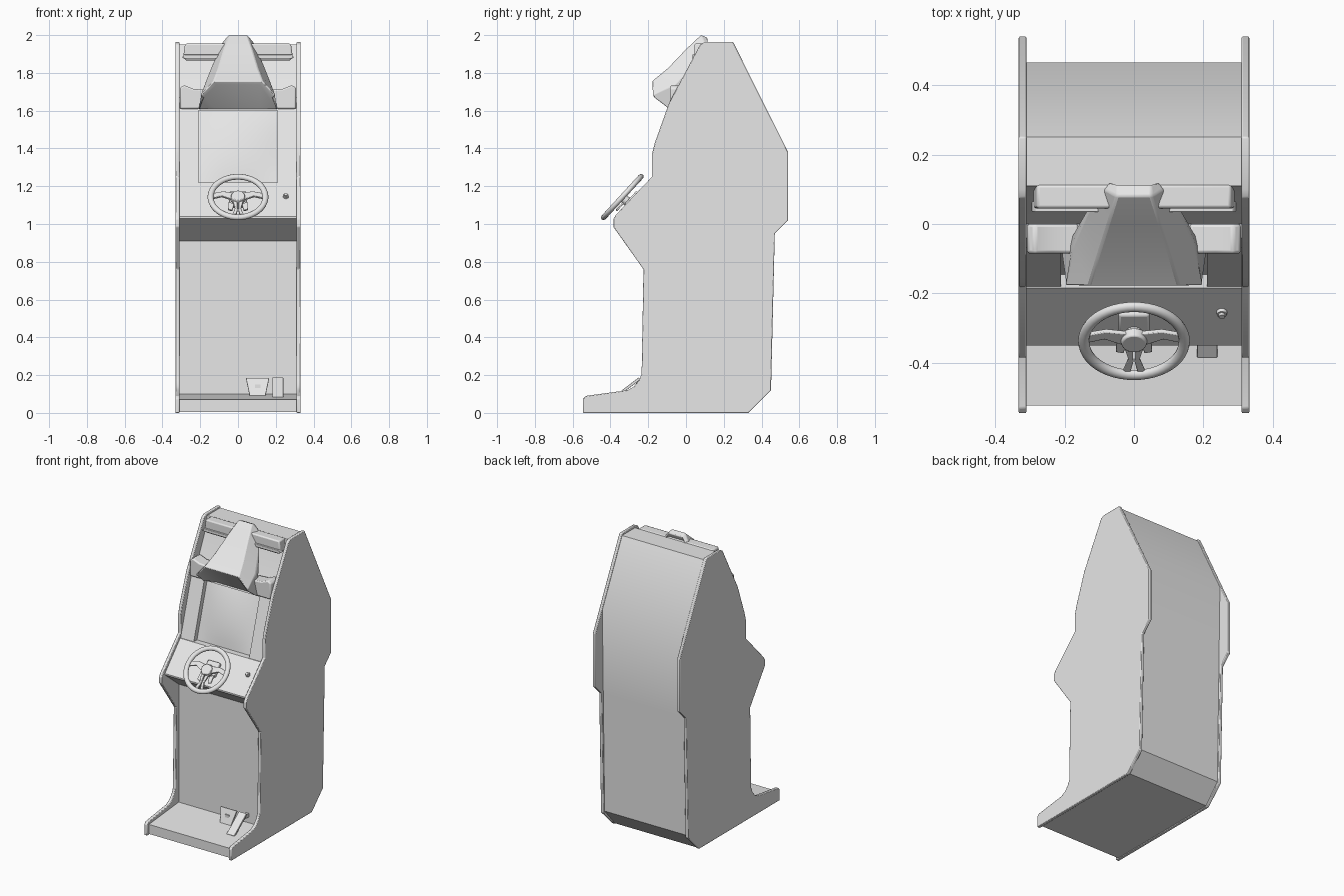
import bpy, bmesh, math
from mathutils import Matrix, Vector

if "Cube" in bpy.data.objects:
    bpy.data.objects.remove(bpy.data.objects["Cube"])

grey = bpy.data.materials.new("plain grey")
grey.diffuse_color = (0.8, 0.8, 0.8, 1)
grey.use_nodes = True
grey.node_tree.nodes["Principled BSDF"].inputs["Base Color"].default_value = grey.diffuse_color


def finish(name, bm, bevel=0.0, matrix=None, smooth=30):
    if matrix:
        bmesh.ops.transform(bm, matrix=matrix, verts=bm.verts)
    bmesh.ops.recalc_face_normals(bm, faces=bm.faces)
    me = bpy.data.meshes.new(name)
    bm.to_mesh(me)
    bm.free()
    ob = bpy.data.objects.new(name, me)
    bpy.context.collection.objects.link(ob)
    me.materials.append(grey)
    if bevel:
        mod = ob.modifiers.new("bevel", 'BEVEL')
        mod.width, mod.segments, mod.limit_method = bevel, 2, 'ANGLE'
    bpy.ops.object.select_all(action='DESELECT')
    ob.select_set(True)
    bpy.context.view_layer.objects.active = ob
    bpy.ops.object.shade_smooth_by_angle(angle=math.radians(smooth))
    return ob


def prism(name, pts, offset, bevel=0.0, matrix=None):
    """Closed polygon of 3D points, extruded by an offset."""
    bm = bmesh.new()
    f = bm.faces.new([bm.verts.new(p) for p in pts])
    r = bmesh.ops.extrude_face_region(bm, geom=[f], use_keep_orig=True)
    bmesh.ops.translate(bm, vec=offset, verts=[v for v in r["geom"] if isinstance(v, bmesh.types.BMVert)])
    return finish(name, bm, bevel, matrix)


def side_prism(name, yz, x0, x1, bevel=0.0):
    return prism(name, [(x0, y, z) for y, z in yz], (x1 - x0, 0, 0), bevel)


def loft(name, rows, closed=True, bevel=0.0):
    """Skin between rows of points; a closed loft gets its two sides capped."""
    bm = bmesh.new()
    vs = [[bm.verts.new(p) for p in r] for r in rows]
    n = len(vs)
    for i in range(n if closed else n - 1):
        a, b = vs[i], vs[(i + 1) % n]
        for j in range(len(a) - 1):
            bm.faces.new((a[j], a[j + 1], b[j + 1], b[j]))
    if closed:
        bm.faces.new([r[0] for r in vs])
        bm.faces.new([r[-1] for r in vs])
    return finish(name, bm, bevel)


def cylinder(name, r1, r2, depth, matrix, bevel=0.0):
    bm = bmesh.new()
    bmesh.ops.create_cone(bm, cap_ends=True, segments=24, radius1=r1, radius2=r2, depth=depth)
    return finish(name, bm, bevel, matrix)


# side panels
panel = [(-.545, 0), (.33, 0), (.45, .12), (.47, .95), (.54, 1.02), (.54, 1.38), (.25, 1.963), (.10, 1.963),
         (.075, 1.95), (-.09, 1.64), (-.165, 1.43), (-.18, 1.37), (-.18, 1.25), (-.37, 1.05), (-.385, 1.025),
         (-.385, .985), (-.225, .76), (-.235, .205), (-.25, .17), (-.275, .14), (-.31, .12), (-.53, .09), (-.545, .075)]
for s, n in ((1, "right"), (-1, "left")):
    side_prism(n + "_side_panel", panel, s * .31, s * .332, .004)

# cabinet body between the panels
side_prism("cabinet_body", [(-.523, .005), (.33, .005), (.44, .13), (.455, .95), (.465, 1.52), (.25, 1.95), (.11, 1.95),
                            (.08, 1.84), (0, 1.67), (-.02, 1.62), (-.14, 1.22), (-.185, 1.22), (-.35, 1.04),
                            (-.35, 1.03), (-.20, .91), (-.20, .10), (-.523, .07)], -.31, .31)

# screen surround and curved screen
for s, n in ((1, "right"), (-1, "left")):
    side_prism(n + "_screen_bezel", [(-.18, 1.22), (-.06, 1.62), (0, 1.62), (-.13, 1.22)], s * .21, s * .31)
side_prism("screen_header", [(-.068, 1.6), (-.04, 1.67), (.01, 1.67), (-.02, 1.6)], -.31, .31)
screen = []
for i in range(9):
    v = i / 8
    screen.append([(.21 * u / 6, -.145 + .12 * v - .022 * (1 - (u / 6) ** 2) * (1 - (2 * v - 1) ** 2),
                    1.22 + .4 * v) for u in range(-6, 7)])
loft("screen", screen, closed=False)

# moulded car nose on the header: half rows are (base, shoulder), mirrored in x
half = [((.07, .12, 1.95), (.05, .115, 1.985)), ((.085, .10, 1.96), (.05, .08, 2.0)),
        ((.135, .03, 1.84), (.075, .0, 1.925)), ((.175, -.06, 1.74), (.105, -.095, 1.825)),
        ((.20, -.178, 1.68), (.13, -.18, 1.755)), ((.187, -.165, 1.668), (.115, -.165, 1.738)),
        ((.21, -.085, 1.605), (.12, -.06, 1.605))]


def flip(p):
    return (-p[0], p[1], p[2])


loft("car_nose", [[flip(b), flip(s), s, b] for b, s in half], bevel=.006)

# side wings and rear wing of the car moulding
for s, n in ((1, "right"), (-1, "left")):
    front = [(.16, 1.64), (.205, 1.61), (.308, 1.61), (.308, 1.72), (.285, 1.735), (.235, 1.715), (.16, 1.71)]
    prism(n + "_nose_wing", [(s * x, -.085, z) for x, z in front], (0, .085, 0), .008)
wing = [(-.29, 1.885), (-.275, 1.865), (.275, 1.865), (.29, 1.885), (.28, 1.955), (-.28, 1.955)]
prism("rear_wing", [(x, .045, z) for x, z in wing], (0, .068, 0), .008)
prism("rear_wing_lip", [(x * 1.02, .035, 1.875 + (z - 1.865) * .25) for x, z in wing], (0, .03, 0), .003)

# steering wheel, built flat then tilted parallel to the console
tilt = Matrix.Translation((0, -.337, 1.143)) @ Matrix.Rotation(math.radians(47.5), 4, 'X')
bm = bmesh.new()
N, K = 48, 12
ring = [[bm.verts.new(((.145 + .016 * math.cos(b)) * math.cos(a), (.145 + .016 * math.cos(b)) * math.sin(a),
                       .014 * math.sin(b))) for b in [2 * math.pi * k / K for k in range(K)]]
        for a in [2 * math.pi * i / N for i in range(N)]]
for i in range(N):
    for k in range(K):
        a, b, l = ring[i], ring[(i + 1) % N], (k + 1) % K
        bm.faces.new((a[k], b[k], b[l], a[l]))
finish("wheel_rim", bm, matrix=tilt, smooth=60)
spoke = [(.015, .03), (.08, .04), (.14, .025), (.142, -.01), (.085, .008), (.015, -.025)]
for s, n in ((1, "right"), (-1, "left")):
    prism(n + "_wheel_spoke", [(s * x, y, -.012) for x, y in spoke], (0, 0, .014), .003, tilt)
    leg = [(s * .004, -.02), (s * .03, -.02), (s * .016, -.08), (s * .034, -.14), (s * .012, -.142), (s * .002, -.09)]
    prism(n + "_lower_spoke", [(x, y, -.012) for x, y in leg], (0, 0, .014), .003, tilt)
    paddle = [(s * .02, -.03), (s * .05, -.015), (s * .052, -.07), (s * .03, -.075)]
    prism(n + "_paddle", [(x, y, -.03) for x, y in paddle], (0, 0, .01), .002, tilt)
cylinder("wheel_hub", .042, .035, .026, tilt, .003)
cylinder("steering_shaft", .028, .022, .075, tilt @ Matrix.Translation((0, 0, -.042)))
prism("column_housing", [(x, y, -.065) for x, y in ((-.045, -.02), (.045, -.02), (.045, .075), (-.045, .075))],
      (0, 0, .032), .008, tilt)

# start button on the console
button = Matrix.Translation((.253, -.257, 1.148)) @ Matrix.Rotation(math.radians(47.5), 4, 'X')
cylinder("button_collar", .016, .014, .012, button)
cylinder("start_button", .009, .009, .03, button)

# pedals
prism("brake_pedal", [(.062, -.285, .09), (.145, -.285, .09), (.165, -.25, .185), (.042, -.25, .185)],
      (0, .012, -.004), .002)
prism("brake_arm", [(.09, -.27, .12), (.12, -.27, .12), (.12, -.27, .15), (.09, -.27, .15)], (0, .08, 0))
prism("accelerator_pedal", [(.182, -.385, .085), (.24, -.385, .085), (.24, -.25, .188), (.182, -.25, .188)],
      (0, .008, -.012), .002)
prism("accelerator_arm", [(.2, -.265, .14), (.222, -.265, .14), (.222, -.265, .165), (.2, -.265, .165)], (0, .08, 0))
